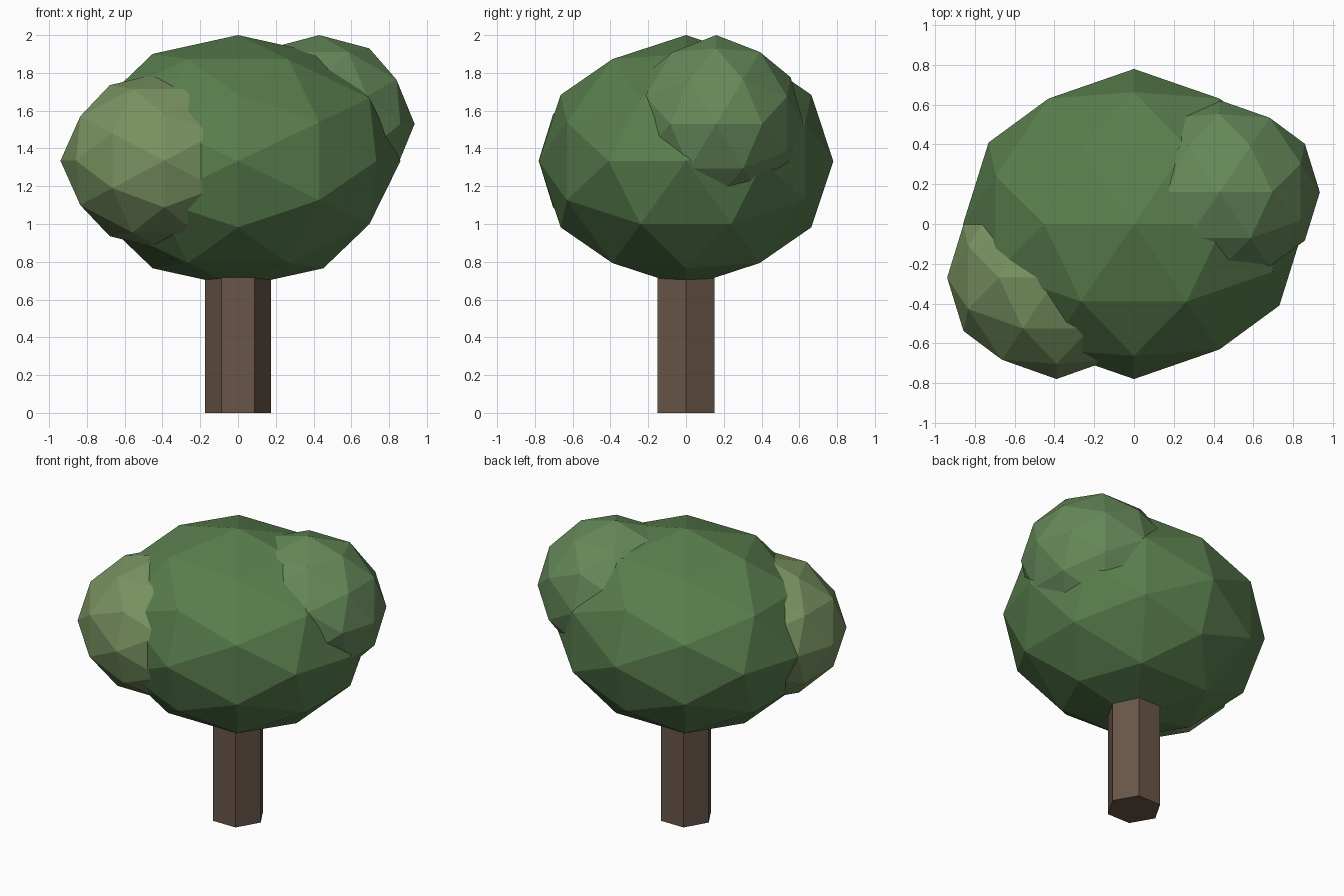
import bpy, bmesh, math
from mathutils import Matrix

if "Cube" in bpy.data.objects:
    bpy.data.objects.remove(bpy.data.objects["Cube"])


def make_object(name, bm, color):
    bmesh.ops.recalc_face_normals(bm, faces=bm.faces)
    mesh = bpy.data.meshes.new(name)
    bm.to_mesh(mesh)
    bm.free()
    mat = bpy.data.materials.new(name + "_color")
    mat.diffuse_color = (*color, 1)
    mat.use_nodes = True
    mat.node_tree.nodes["Principled BSDF"].inputs["Base Color"].default_value = mat.diffuse_color
    mesh.materials.append(mat)
    obj = bpy.data.objects.new(name, mesh)
    bpy.context.collection.objects.link(obj)
    return obj


def foliage(name, center, radii, color):
    # 80-sided icosphere, tilted so an edge midpoint points straight up
    bm = bmesh.new()
    tilt = Matrix.Rotation(-math.atan(2) / 2, 4, 'Y')
    shape = Matrix.Translation(center) @ Matrix.Diagonal((*radii, 1)) @ tilt
    bmesh.ops.create_icosphere(bm, subdivisions=2, radius=1, matrix=shape)
    return make_object(name, bm, color)


# Crown and its two side clumps
foliage("crown", (0, 0, 1.333), (0.86, 0.78, 0.667), (0.10, 0.21, 0.075))
foliage("right_clump", (0.43, 0.16, 1.53), (0.505, 0.463, 0.47), (0.13, 0.25, 0.10))
foliage("left_clump", (-0.39, -0.27, 1.335), (0.55, 0.51, 0.47), (0.19, 0.29, 0.12))

# Hexagonal trunk, its top buried in the crown
height = 0.8
bm = bmesh.new()
base = [bm.verts.new((0.175 * math.cos(i * math.pi / 3),
                      0.175 * math.sin(i * math.pi / 3), 0)) for i in range(6)]
face = bm.faces.new(base)
ext = bmesh.ops.extrude_face_region(bm, geom=[face], use_keep_orig=True)
top = [v for v in ext["geom"] if isinstance(v, bmesh.types.BMVert)]
bmesh.ops.translate(bm, verts=top, vec=(0, 0, height))
make_object("trunk", bm, (0.14, 0.09, 0.065))
